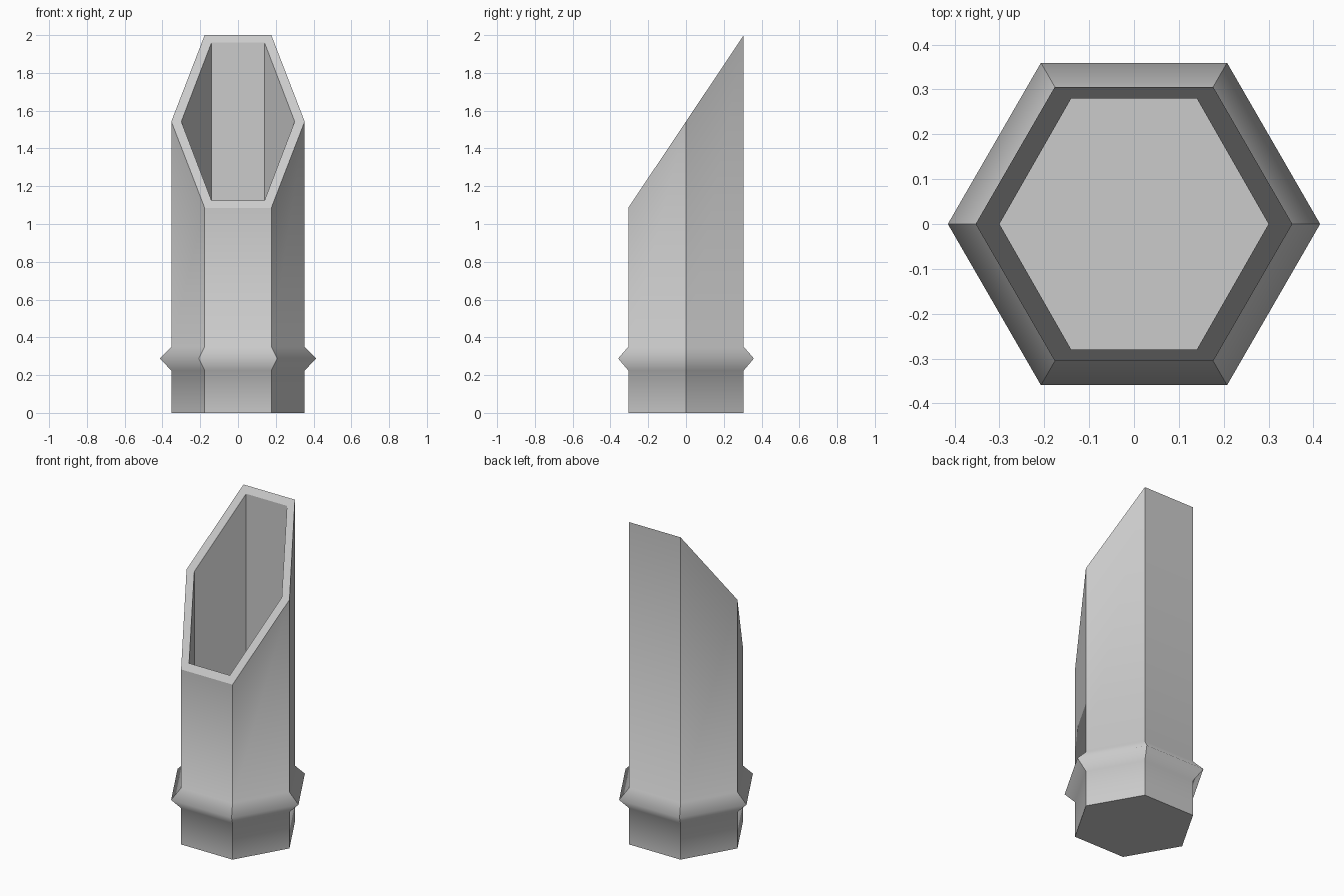
import bpy, bmesh

if "Cube" in bpy.data.objects:
    bpy.data.objects.remove(bpy.data.objects["Cube"])

SLOPE, MID = 1.495, 1.5425   # slanted mouth plane: z = MID + SLOPE * y


def hexagon(r):
    h, d = r / 2, r * 0.866
    return [(r, 0), (h, d), (-h, d), (-r, 0), (-h, -d), (h, -d)]


def ring(bm, points, z=None):
    return [bm.verts.new((x, y, MID + SLOPE * y if z is None else z)) for x, y in points]


bm = bmesh.new()
R = 0.353
bore = [(0.3, 0), (0.14, 0.28), (-0.14, 0.28), (-0.3, 0), (-0.14, -0.28), (0.14, -0.28)]

# Outside with raised node band, then mouth rim, then bore down to a flat floor
rings = [ring(bm, hexagon(R), 0), ring(bm, hexagon(R), 0.225),
         ring(bm, hexagon(0.415), 0.288), ring(bm, hexagon(R), 0.35),
         ring(bm, hexagon(R)), ring(bm, bore), ring(bm, bore, 0.3)]
for a, b in zip(rings, rings[1:]):
    for i in range(6):
        j = (i + 1) % 6
        bm.faces.new((a[i], a[j], b[j], b[i]))
bm.faces.new(rings[0][::-1])
bm.faces.new(rings[-1])
bmesh.ops.recalc_face_normals(bm, faces=bm.faces)

# Smooth only across the node band; corners, base and rim stay crisp
level = {v: k for k, r in enumerate(rings) for v in r}
for f in bm.faces:
    f.smooth = True
for e in bm.edges:
    a, b = (level[v] for v in e.verts)
    e.smooth = a == b and a in (1, 2, 3)

mesh = bpy.data.meshes.new("slanted_hex_tube")
bm.to_mesh(mesh)
bm.free()
obj = bpy.data.objects.new("slanted_hex_tube", mesh)
bpy.context.collection.objects.link(obj)
